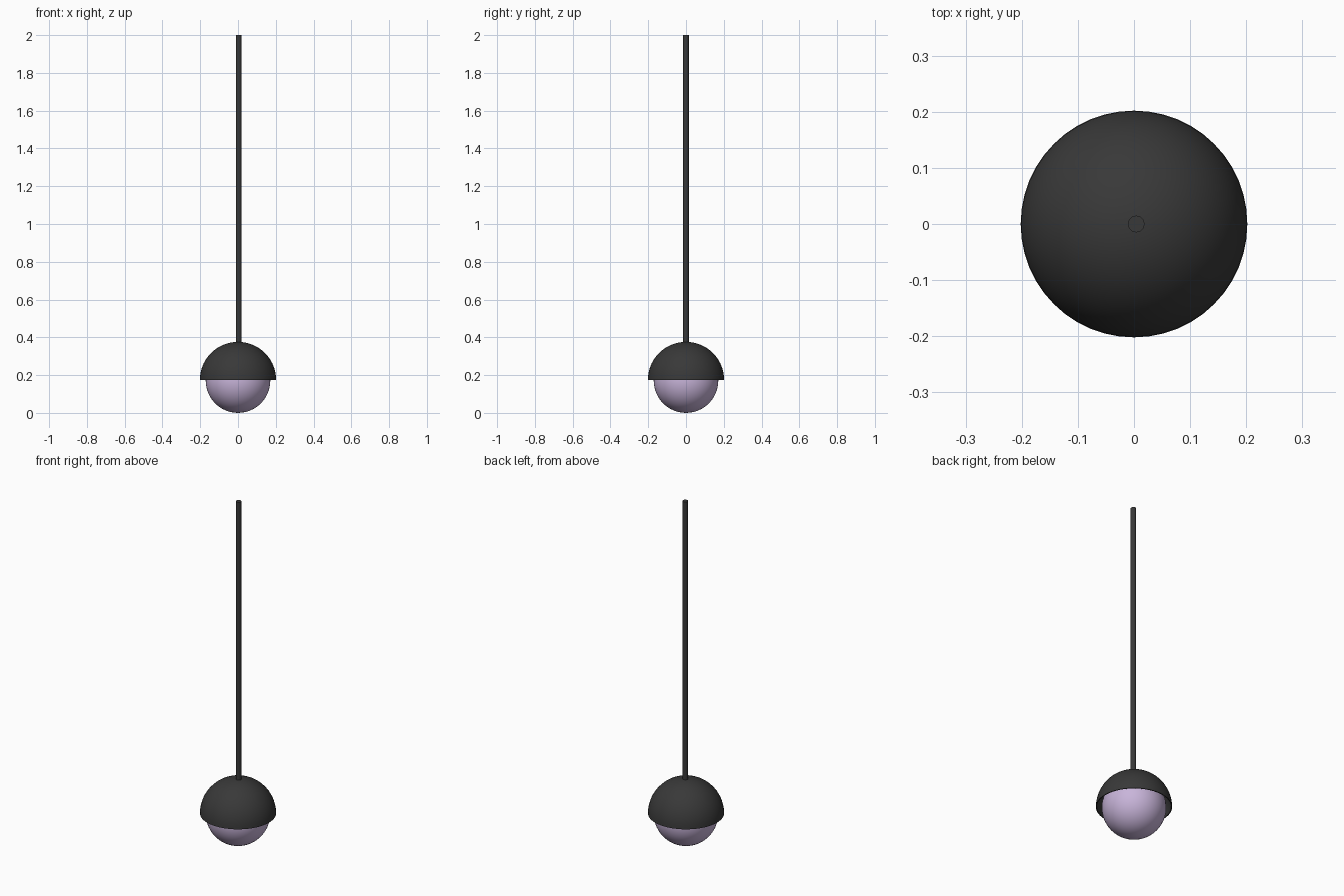
import bpy, bmesh, math

if "Cube" in bpy.data.objects:
    bpy.data.objects.remove(bpy.data.objects["Cube"])

def material(name, rgb):
    m = bpy.data.materials.new(name)
    m.diffuse_color = (*rgb, 1)
    m.use_nodes = True
    m.node_tree.nodes["Principled BSDF"].inputs["Base Color"].default_value = m.diffuse_color
    return m

black = material("matte black", (0.04, 0.04, 0.04))
lilac = material("lilac glass", (0.58, 0.46, 0.70))

def lathe(name, profile, mat, segments, x=0.0):
    """Revolve an (r, z) profile about the z axis."""
    bm = bmesh.new()
    verts = [bm.verts.new((r, 0, z)) for r, z in profile]
    edges = [bm.edges.new(p) for p in zip(verts, verts[1:])]
    bmesh.ops.spin(bm, geom=verts + edges, axis=(0, 0, 1), cent=(0, 0, 0),
                   angle=math.tau, steps=segments, use_duplicate=False)
    bmesh.ops.remove_doubles(bm, verts=bm.verts, dist=1e-5)
    bmesh.ops.recalc_face_normals(bm, faces=bm.faces)
    me = bpy.data.meshes.new(name)
    bm.to_mesh(me)
    bm.free()
    ob = bpy.data.objects.new(name, me)
    bpy.context.collection.objects.link(ob)
    ob.location.x = x
    me.materials.append(mat)
    bpy.ops.object.select_all(action='DESELECT')
    ob.select_set(True)
    bpy.context.view_layer.objects.active = ob
    bpy.ops.object.shade_smooth_by_angle(angle=math.radians(40))
    return ob

def arc(radius, z, a0, a1, n):
    """Arc points, angles in degrees above the horizon."""
    pts = []
    for i in range(n + 1):
        a = math.radians(a0 + (a1 - a0) * i / n)
        pts.append((max(radius * math.cos(a), 0), z + radius * math.sin(a)))
    return pts

# Hollow half-dome shade: outer skin, thin rim, inner skin
RIM = 0.174
lathe("shade", arc(0.202, RIM, 90, 0, 14) + arc(0.197, RIM, 0, 90, 14), black, 48)

# Round globe bulb nested in the shade
lathe("globe", arc(0.171, 0.171, -90, 90, 24), lilac, 48)

# Long hanging rod, slightly off the dome's centre
lathe("rod", [(0, 0.36), (0.015, 0.36), (0.015, 2.0), (0, 2.0)], black, 12, x=0.004)
